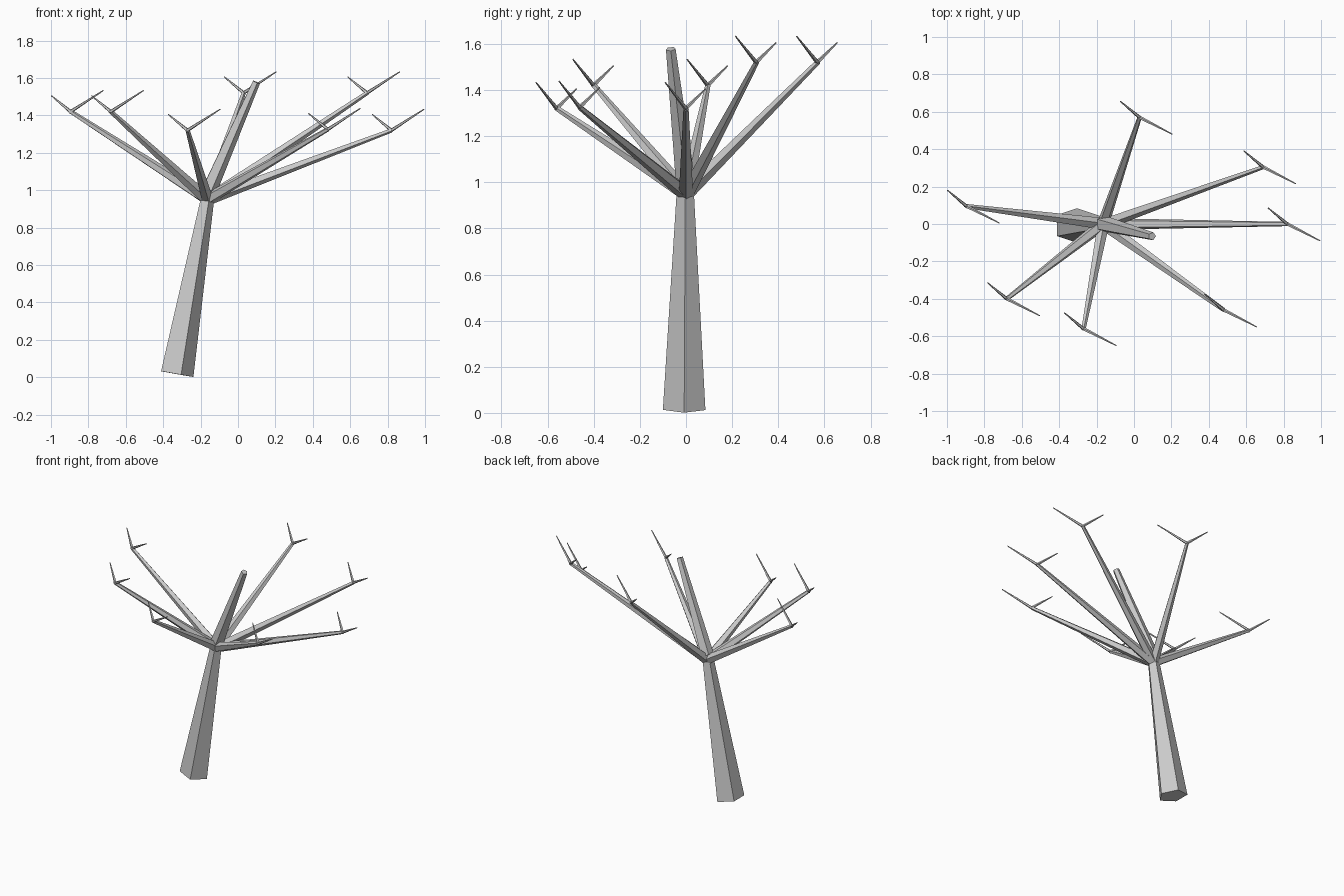
import bpy, bmesh
from mathutils import Vector

if "Cube" in bpy.data.objects:
    bpy.data.objects.remove(bpy.data.objects["Cube"])

SIDES = 5
UP = Vector((0, 0, 1))


def limb(name, start, end, r1, r2):
    """Flat-sided tapered pentagonal limb between two points, capped."""
    a, b = Vector(start), Vector(end)
    axis = b - a
    bm = bmesh.new()
    bmesh.ops.create_cone(bm, cap_ends=True, segments=SIDES,
                          radius1=r1, radius2=r2, depth=axis.length)
    # put one corner of the pentagon on local +x
    far = max(bm.verts, key=lambda v: v.co.xy.length).co.xy
    turn = Vector((1, 0, 0)).rotation_difference(Vector((far.x, far.y, 0)).normalized()).inverted()
    rot = UP.rotation_difference(axis.normalized()) @ turn
    for v in bm.verts:
        v.co = rot @ v.co + (a + b) / 2
    bmesh.ops.recalc_face_normals(bm, faces=bm.faces)
    mesh = bpy.data.meshes.new(name)
    bm.to_mesh(mesh)
    bm.free()
    obj = bpy.data.objects.new(name, mesh)
    bpy.context.collection.objects.link(obj)
    return obj


# leaning trunk and the cut-off leader above it
limb("trunk", (-0.334, -0.008, 0.018), (-0.162, -0.003, 0.98), 0.097, 0.038)
limb("leader", (-0.163, 0, 0.985), (0.097, -0.066, 1.578), 0.045, 0.022)

# main branches, given by the fork point at their outer end
HUB = Vector((-0.165, 0, 0.95))
forks = [(0.03, 0.57, 1.52), (0.69, 0.305, 1.52), (0.82, 0, 1.32),
         (0.48, -0.46, 1.325), (-0.27, -0.56, 1.32),
         (-0.68, -0.40, 1.42), (-0.895, 0.095, 1.42)]

# every fork carries the same pair of twigs
twigs = [Vector((0.175, -0.09, 0.113)), Vector((-0.103, 0.086, 0.085))]

for i, fork in enumerate(forks, 1):
    tip = Vector(fork)
    limb(f"branch_{i}", HUB, tip, 0.033, 0.012)
    for j, offset in enumerate(twigs, 1):
        limb(f"twig_{i}_{j}", tip - offset * 0.04, tip + offset, 0.01, 0.003)
